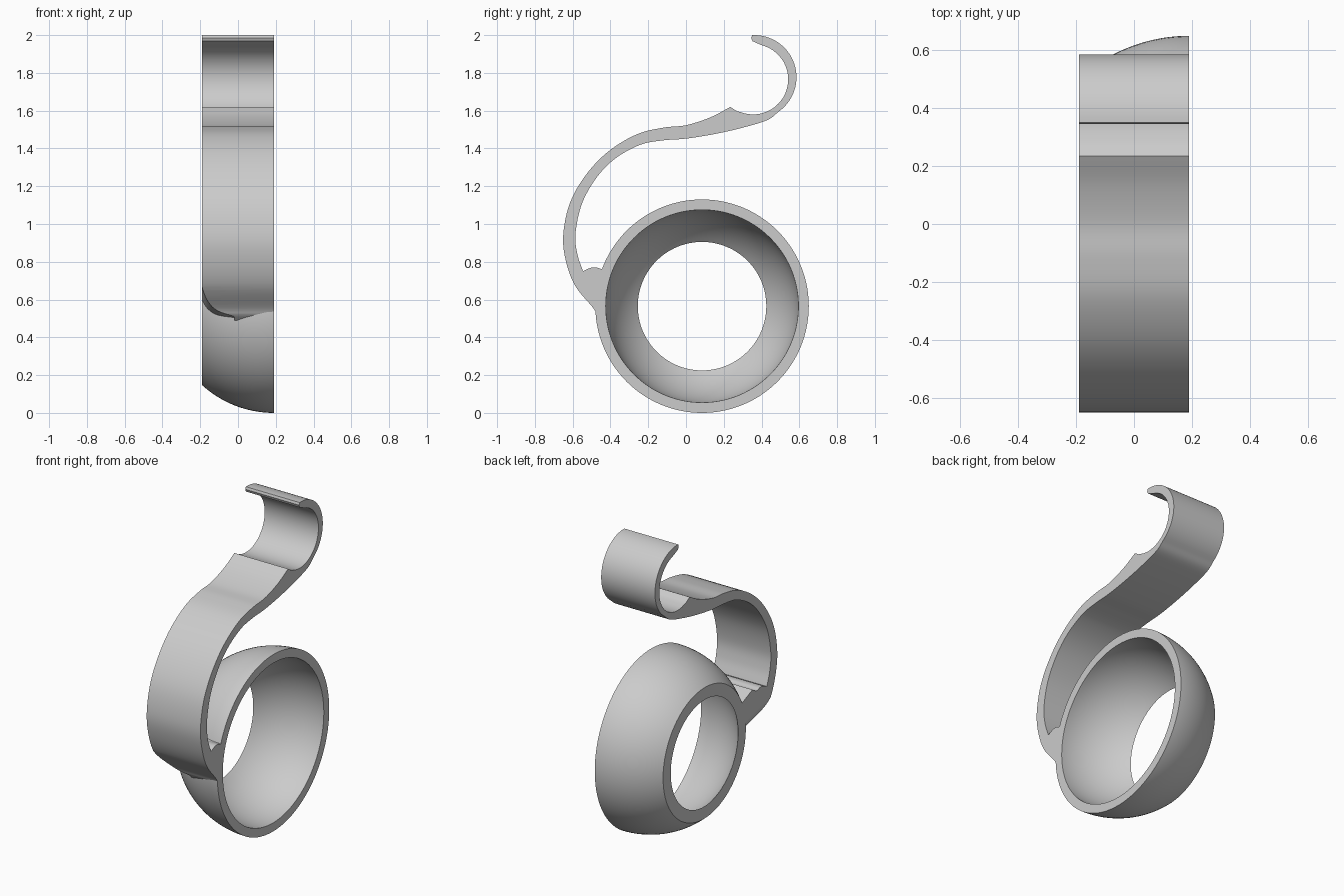
import bpy, bmesh, math
from mathutils import Vector, Matrix

if "Cube" in bpy.data.objects:
    bpy.data.objects.remove(bpy.data.objects["Cube"])

HALF = 0.19                      # half the width of the part
CENTRE = Vector((HALF, 0.085, 0.565))
OUTER, INNER = 0.565, 0.51       # spherical radii of the ring shell

grey = bpy.data.materials.new("plain grey")
grey.use_nodes = True
colour = (0.6, 0.6, 0.6, 1)
grey.diffuse_color = colour
grey.node_tree.nodes["Principled BSDF"].inputs["Base Color"].default_value = colour


def make_object(name, bm):
    bmesh.ops.recalc_face_normals(bm, faces=bm.faces)
    mesh = bpy.data.meshes.new(name)
    bm.to_mesh(mesh)
    bm.free()
    mesh.materials.append(grey)
    obj = bpy.data.objects.new(name, mesh)
    bpy.context.collection.objects.link(obj)
    return obj


def select_only(obj):
    bpy.ops.object.select_all(action='DESELECT')
    obj.select_set(True)
    bpy.context.view_layer.objects.active = obj


def smooth(obj):
    select_only(obj)
    bpy.ops.object.shade_smooth_by_angle(angle=math.radians(30))


def spline(points, steps=6):
    """Smooth run through the points, without its last point."""
    p = [Vector(q) for q in points]
    p = [2 * p[0] - p[1]] + p + [2 * p[-1] - p[-2]]
    run = []
    for a, b, c, d in zip(p, p[1:], p[2:], p[3:]):
        for i in range(steps):
            t = i / steps
            run.append(0.5 * (2 * b + (c - a) * t + (2 * a - 5 * b + 4 * c - d) * t * t
                              + (3 * b - a - 3 * c + d) * t ** 3))
    return run


def arc(cy, cz, r, start, end, steps=28):
    angles = [math.radians(start + (end - start) * i / steps) for i in range(steps + 1)]
    return [(cy + r * math.cos(a), cz + r * math.sin(a)) for a in angles]


def prism(name, points, offset):
    bm = bmesh.new()
    face = bm.faces.new([bm.verts.new(p) for p in points])
    new = bmesh.ops.extrude_face_region(bm, geom=[face])["geom"]
    bmesh.ops.translate(bm, vec=offset, verts=[v for v in new if isinstance(v, bmesh.types.BMVert)])
    return make_object(name, bm)


def cut(obj, cutter):
    mod = obj.modifiers.new("cut", 'BOOLEAN')
    mod.operation = 'DIFFERENCE'
    mod.solver = 'EXACT'
    mod.object = cutter
    select_only(obj)
    bpy.ops.object.modifier_apply(modifier=mod.name)
    bpy.data.objects.remove(cutter)


# Ring: a slice of a spherical shell, spun about x
def shell_edge(radius, steps=20):
    xs = [-HALF + 2 * HALF * i / steps for i in range(steps + 1)]
    return [Vector((x, 0, math.sqrt(radius ** 2 - (x - HALF) ** 2))) for x in xs]


bm = bmesh.new()
loop = [bm.verts.new(p) for p in shell_edge(OUTER) + shell_edge(INNER)[::-1]]
edges = [bm.edges.new((a, b)) for a, b in zip(loop, loop[1:] + loop[:1])]
bmesh.ops.spin(bm, geom=loop + edges, cent=(0, 0, 0), axis=(1, 0, 0),
               angle=math.tau, steps=112, use_merge=True)
bmesh.ops.remove_doubles(bm, verts=bm.verts, dist=1e-5)
bmesh.ops.translate(bm, vec=(0, CENTRE.y, CENTRE.z), verts=bm.verts)
smooth(make_object("ring", bm))

# Hooked arm: side profile in (y, z), extruded across the width
hook_inside = arc(0.355, 1.766, 0.186, 75, -110)
hook_outside = arc(0.362, 1.777, 0.223, -55, 93)
outline = (
    hook_inside
    + spline([(0.27, 1.597), (0.235, 1.62)])
    + spline([(0.235, 1.62), (0.13, 1.565), (0, 1.523), (-0.12, 1.51), (-0.26, 1.475),
              (-0.41, 1.385), (-0.53, 1.26), (-0.615, 1.11), (-0.65, 0.94), (-0.635, 0.8),
              (-0.585, 0.67), (-0.495, 0.56), (-0.47, 0.52), (-0.44, 0.49)])
    + [(-0.44, 0.49), (-0.25, 0.49), (-0.25, 0.72)]
    + spline([(-0.4, 0.785), (-0.44, 0.762), (-0.475, 0.77), (-0.505, 0.768), (-0.545, 0.75)])
    + spline([(-0.545, 0.75), (-0.575, 0.84), (-0.585, 0.95), (-0.55, 1.11), (-0.47, 1.25),
              (-0.37, 1.35), (-0.24, 1.42), (-0.12, 1.443), (0, 1.452), (0.15, 1.476),
              (0.3, 1.51), (0.43, 1.55), (0.49, 1.594)])
    + hook_outside
    + [(0.345, 1.985), (0.352, 1.968), (0.37, 1.96)]
)
arm = prism("hooked_arm", [(-HALF, y, z) for y, z in outline], (2 * HALF, 0, 0))

# Rounded lower corner of the arm
corner = spline([(-0.2, 0.72), (-0.185, 0.64), (-0.15, 0.585), (-0.1, 0.552), (-0.02, 0.53)])
corner += [(-0.02, 0.53), (0, 0.2), (-0.25, 0.2), (-0.25, 0.72)]
cut(arm, prism("corner_cutter", [(x, -0.9, z + 0.09) for x, z in corner], (0, 0.7, -0.175)))

# Fit the arm against the ring
bm = bmesh.new()
bmesh.ops.create_uvsphere(bm, u_segments=112, v_segments=64, radius=OUTER - 0.003,
                          matrix=Matrix.Translation(CENTRE) @ Matrix.Rotation(math.pi / 2, 4, 'Y'))
cut(arm, make_object("fit_cutter", bm))
smooth(arm)
